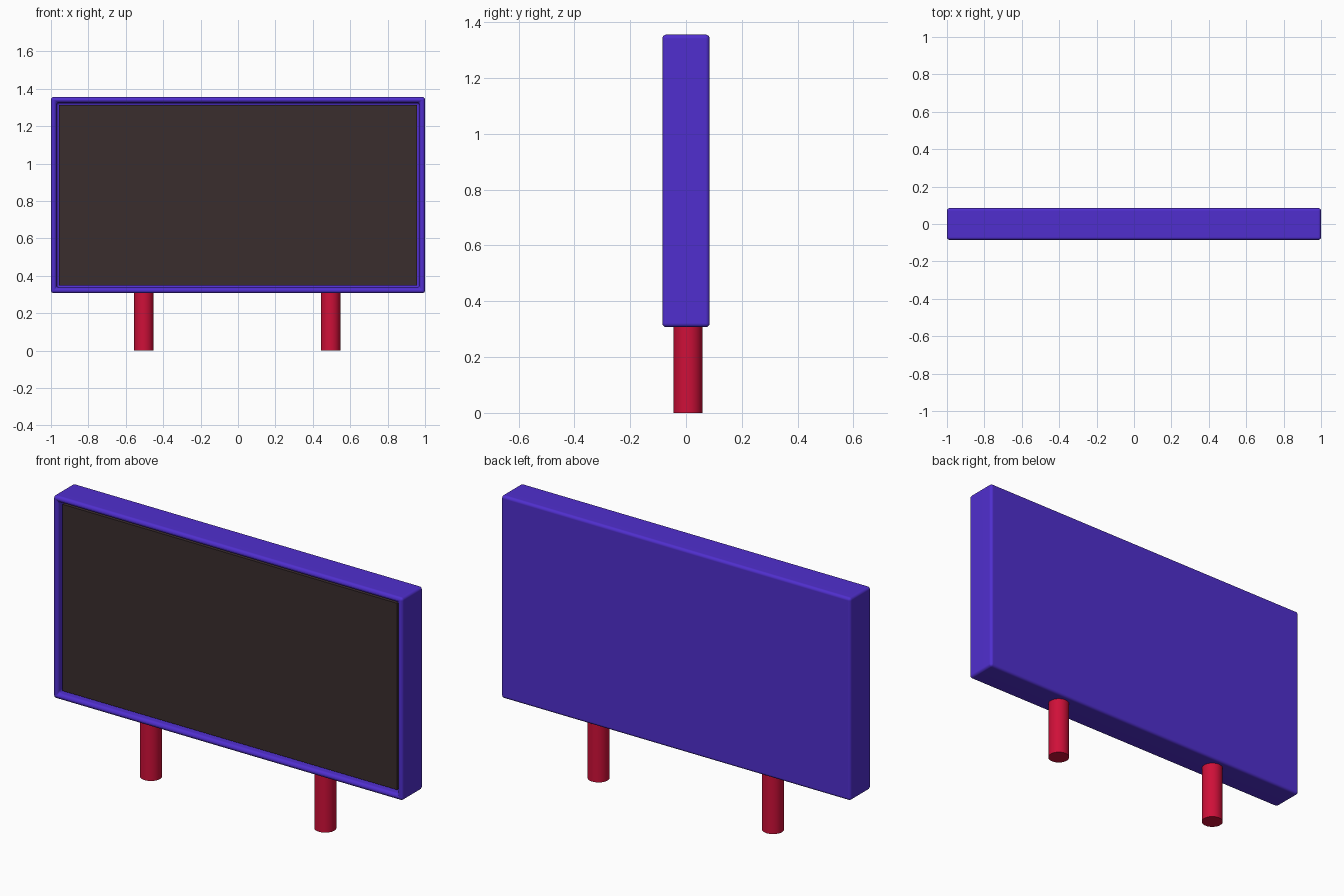
import bpy, bmesh
from mathutils import Matrix

if "Cube" in bpy.data.objects:
    bpy.data.objects.remove(bpy.data.objects["Cube"])

WIDTH, DEPTH, BOTTOM, TOP = 2.0, 0.17, 0.307, 1.356
RIM, BEVEL = 0.042, 0.018
HEIGHT, MID = TOP - BOTTOM, (TOP + BOTTOM) / 2


def material(name, color):
    mat = bpy.data.materials.new(name)
    mat.diffuse_color = (*color, 1)
    mat.use_nodes = True
    mat.node_tree.nodes["Principled BSDF"].inputs["Base Color"].default_value = mat.diffuse_color
    return mat


def add_object(name, bm, mat):
    bmesh.ops.recalc_face_normals(bm, faces=bm.faces)
    mesh = bpy.data.meshes.new(name)
    bm.to_mesh(mesh)
    bm.free()
    mesh.materials.append(mat)
    obj = bpy.data.objects.new(name, mesh)
    bpy.context.collection.objects.link(obj)
    bpy.ops.object.select_all(action='DESELECT')
    bpy.context.view_layer.objects.active = obj
    obj.select_set(True)
    return obj


def box(size, center):
    bm = bmesh.new()
    bmesh.ops.create_cube(bm, size=1, matrix=Matrix.Translation(center) @ Matrix.Diagonal((*size, 1)))
    return bm


purple = material("frame_purple", (0.08, 0.028, 0.62))
brown = material("screen_brown", (0.042, 0.026, 0.026))
red = material("leg_red", (0.62, 0.005, 0.04))

# Frame: solid slab with a shallow pit in the front, all edges rounded
bm = box((WIDTH, DEPTH, HEIGHT), (0, 0, MID))
front = min(bm.faces, key=lambda f: f.calc_center_median().y)
bmesh.ops.inset_region(bm, faces=[front], thickness=RIM)
pit = bmesh.ops.extrude_discrete_faces(bm, faces=[front])["faces"][0]
bmesh.ops.translate(bm, vec=(0, 0.05, 0), verts=pit.verts)
frame = add_object("frame", bm, purple)
bevel = frame.modifiers.new("rounding", 'BEVEL')
bevel.width, bevel.segments = BEVEL, 4
bpy.ops.object.shade_smooth()
frame.modifiers.new("normals", 'WEIGHTED_NORMAL')

# Screen: thin panel set just behind the rim
add_object("screen", box((WIDTH - 2 * RIM, 0.035, HEIGHT - 2 * RIM),
                         (0, -DEPTH / 2 + 0.018 + 0.0175, MID)), brown)

# Legs: two short round posts, ends tucked into the frame
for side, x in (("left", -0.503), ("right", 0.495)):
    bm = bmesh.new()
    bmesh.ops.create_cone(bm, cap_ends=True, segments=32, radius1=0.052, radius2=0.052,
                          depth=BOTTOM + 0.02,
                          matrix=Matrix.Translation((x, 0.007, (BOTTOM + 0.02) / 2)))
    add_object(side + "_leg", bm, red)
    bpy.ops.object.shade_smooth_by_angle()
